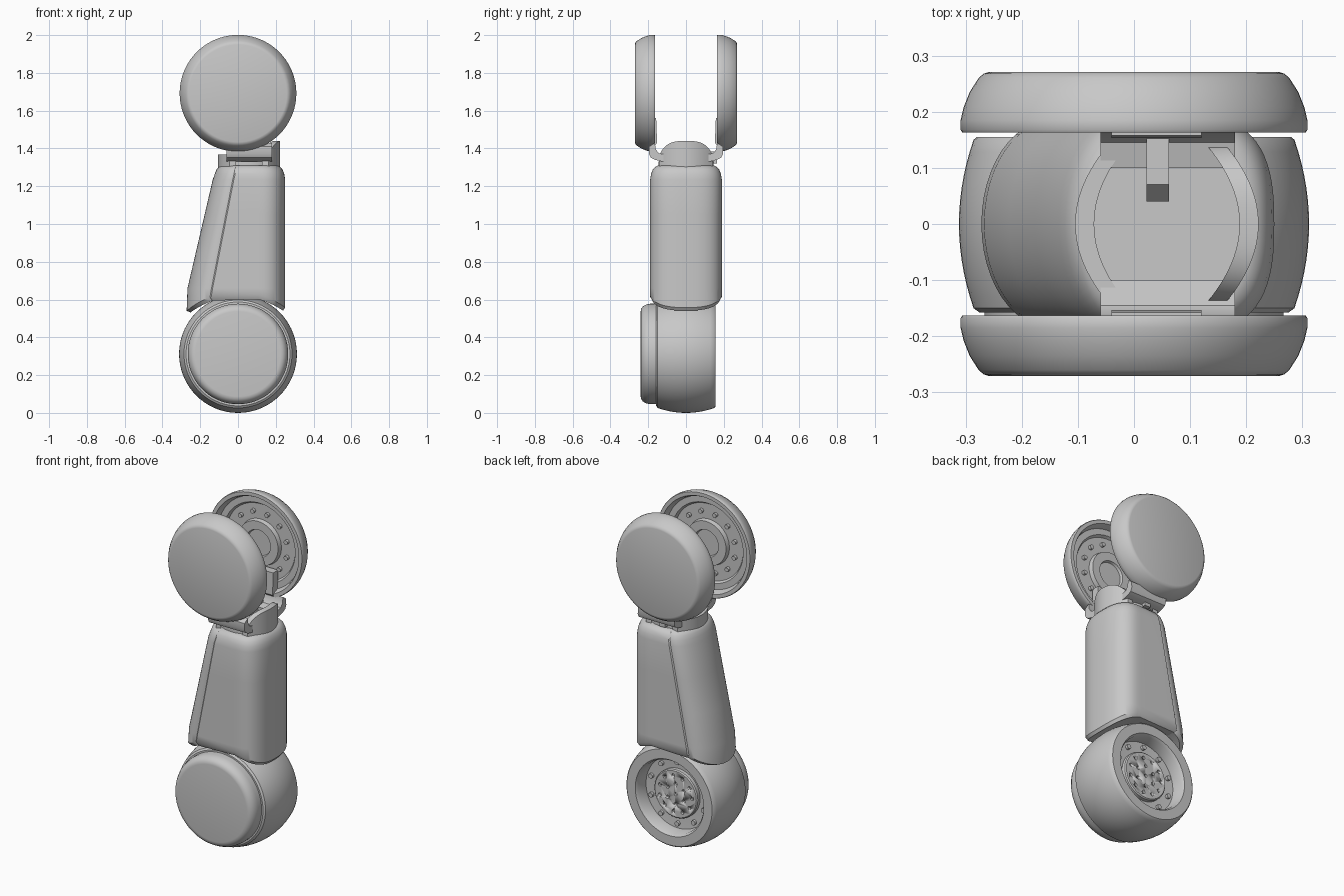
import bpy, bmesh
from math import sin, cos, pi, sqrt

cube = bpy.data.objects.get("Cube")
if cube:
    bpy.data.objects.remove(cube)

grey = bpy.data.materials.new("matte_grey")
GREY = (0.58, 0.58, 0.58, 1)
grey.diffuse_color = GREY
grey.use_nodes = True
grey.node_tree.nodes["Principled BSDF"].inputs["Base Color"].default_value = GREY


def finish(name, bm, angle=0.6):
    bmesh.ops.recalc_face_normals(bm, faces=bm.faces)
    me = bpy.data.meshes.new(name)
    bm.to_mesh(me)
    bm.free()
    me.materials.append(grey)
    ob = bpy.data.objects.new(name, me)
    bpy.context.collection.objects.link(ob)
    bpy.ops.object.select_all(action='DESELECT')
    ob.select_set(True)
    bpy.context.view_layer.objects.active = ob
    bpy.ops.object.shade_smooth_by_angle(angle=angle)
    return ob


def bridge(bm, rings):
    for a, b in zip(rings, rings[1:]):
        for i in range(len(a)):
            j = (i + 1) % len(a)
            bm.faces.new((a[i], a[j], b[j], b[i]))


def turn(bm, profile, cx, cz, seg=72):
    """Turn (radius, y) points round an axis along y."""
    rings = [[bm.verts.new((cx + r * cos(2 * pi * k / seg), y, cz + r * sin(2 * pi * k / seg)))
              for k in range(seg)] for r, y in profile]
    bridge(bm, rings)
    bm.faces.new(rings[0])
    bm.faces.new(rings[-1])


def turned(name, profile, cz):
    bm = bmesh.new()
    turn(bm, profile, 0, cz)
    return finish(name, bm)


def studs(name, radius, count, size, y0, y1, cz, inner=()):
    """Ring of small pins, with optional inner rings of (radius, count)."""
    bm = bmesh.new()
    for rad, n in ((radius, count), *inner):
        for k in range(n):
            a = 2 * pi * (k + 0.5) / n
            turn(bm, [(size, y0), (size, y1)], rad * cos(a), cz + rad * sin(a), 12)
    return finish(name, bm)


def loft(name, sections):
    """Skin rings that are symmetric in y, closing both ends with strips."""
    bm = bmesh.new()
    rings = [[bm.verts.new(p) for p in s] for s in sections]
    bridge(bm, rings)
    for r in (rings[0], rings[-1]):
        n = len(r)
        bm.faces.new((r[0], r[1], r[-1]))
        for i in range(1, n // 2 - 1):
            bm.faces.new((r[i], r[i + 1], r[n - i - 1], r[n - i]))
        bm.faces.new((r[n // 2 - 1], r[n // 2], r[n // 2 + 1]))
    return finish(name, bm)


def extrude_x(name, profile, x0, x1):
    bm = bmesh.new()
    rings = [[bm.verts.new((x, y, z)) for y, z in profile] for x in (x0, x1)]
    bridge(bm, rings)
    bm.faces.new(rings[0])
    bm.faces.new(rings[1])
    return finish(name, bm)


def lerp(z, z0, a, z1, b):
    t = min(max((z - z0) / (z1 - z0), 0), 1)
    return a + (b - a) * t


# Lower joint: barrel with an open back
LOW = 0.312
barrel = [(0.2, -0.158), (0.275, -0.158)]
barrel += [(0.312 - 0.026 * (k / 7) ** 2, 0.15 * k / 7) for k in range(-7, 8)]
barrel += [(0.28, 0.155), (0.225, 0.155), (0.215, 0.14), (0.21, 0.075), (0.15, 0.07)]
turned("lower_joint_barrel", barrel, LOW)
turned("lower_joint_cap", [(0.266, -0.15), (0.266, -0.19), (0.262, -0.21), (0.252, -0.228),
                           (0.238, -0.238), (0.225, -0.24)], LOW)
plate = turned("vent_plate", [(0.142, 0.06), (0.142, 0.092), (0.136, 0.098)], LOW)
holes = studs("vent_hole_cutter", 0.108, 11, 0.01, 0.085, 0.12, LOW, ((0.06, 6), (0, 1)))
holes.hide_render = True
holes.hide_viewport = True
cut = plate.modifiers.new("holes", 'BOOLEAN')
cut.object = holes
cut.operation = 'DIFFERENCE'
cut.solver = 'EXACT'
studs("lower_joint_bolts", 0.182, 10, 0.014, 0.06, 0.088, LOW)


# Arm: rounded slab plus a slanted fairing on one side
def seam(z):
    return lerp(z, 0.62, -0.15, 1.26, -0.025)


def fairing_points(z):
    cx = seam(z)
    a = cx - lerp(z, 0.64, -0.272, 1.26, -0.128)
    return [(cx - a * cos(2 * pi * k / 48), 0.184 * sin(2 * pi * k / 48)) for k in range(48)]


def slab_points(z):
    xs, half = seam(z), [(seam(z), 0.0)]
    half += [(xs, 0.1), (xs, 0.182), (xs + 0.008, 0.19)]
    for k in range(16):
        t = pi / 2 * k / 16
        half.append((0.11 + 0.14 * sin(t) ** 0.75, 0.19 * cos(t) ** 0.75))
    return half + [(0.25, 0.0)] + [(x, -y) for x, y in half[:0:-1]]


def shrink(points, d):
    # Scale a section about the arm's middle so its outside moves in by about d
    return [(0.06 + (x - 0.06) * (1 - d / 0.19), y * (1 - d / 0.19)) for x, y in points]


def arm_sections(points):
    out = []
    for d, lift in ((0.012, 0.0), (0.0, 0.025)):
        out.append([(x, y, 0.195 + lift + sqrt(0.42 ** 2 - x * x)) for x, y in shrink(points(0.6), d)])
    for z, d in ((0.66, 0), (0.85, 0), (1.05, 0), (1.235, 0), (1.265, 0.005),
                 (1.288, 0.014), (1.302, 0.026), (1.31, 0.042)):
        out.append([(x, y, z) for x, y in shrink(points(z), d)])
    return out


loft("arm_slab", arm_sections(slab_points))
loft("arm_fairing", arm_sections(fairing_points))


# Neck: collar and two curved upright walls
def collar(z):
    return [(0.06 - 0.16 * cos(2 * pi * k / 48), 0.145 * sin(2 * pi * k / 48), z) for k in range(48)]


loft("neck_collar", [collar(1.295), collar(1.33)])


def neck_wall(name, x_mid, side, top):
    bm = bmesh.new()
    rings = []
    for k in range(25):
        y = -0.142 + 0.284 * k / 24
        xo = x_mid - side * 0.06 * (y / 0.142) ** 2
        xi = xo - side * 0.034
        rings.append([bm.verts.new(p) for p in
                      ((xo, y, 1.3), (xo, y, top(y)), (xi, y, top(y)), (xi, y, 1.3))])
    bridge(bm, rings)
    bm.faces.new(rings[0])
    bm.faces.new(rings[-1])
    finish(name, bm)


neck_wall("neck_tall_wall", 0.222, 1, lambda y: 1.31 + 0.13 * sqrt(1 - abs(y / 0.15) ** 3))
neck_wall("neck_low_wall", -0.105, -1, lambda y: 1.368)

# Upper joint: two facing cups, each held by a curved bracket
HIGH = 1.692
cup = [(0.06, 0.205), (0.075, 0.205), (0.08, 0.19), (0.13, 0.19), (0.135, 0.215), (0.225, 0.215),
       (0.235, 0.2), (0.27, 0.2), (0.278, 0.175), (0.285, 0.163), (0.306, 0.163), (0.309, 0.168),
       (0.309, 0.185), (0.304, 0.207), (0.293, 0.235), (0.277, 0.26), (0.268, 0.268), (0.258, 0.271)]
bracket = [(0.1, 1.325), (0.165, 1.34), (0.187, 1.352), (0.196, 1.372), (0.195, 1.41),
           (0.165, 1.43), (0.16, 1.395), (0.145, 1.375), (0.1, 1.365)]
inner_tab = [(0.153, 1.43), (0.17, 1.41), (0.205, 1.45), (0.205, 1.56), (0.158, 1.56)]
for side, tag in ((-1, "front"), (1, "back")):
    turned("upper_cup_" + tag, [(r, side * y) for r, y in cup], HIGH)
    studs("upper_bolts_" + tag, 0.18, 12, 0.013, side * 0.22, side * 0.198, HIGH)
    extrude_x("bracket_" + tag, [(side * y, z) for y, z in bracket], -0.06, 0.18)
    extrude_x("bracket_tab_" + tag, [(side * y, z) for y, z in inner_tab], -0.04, 0.12)

# Small prong behind the neck
extrude_x("neck_prong", [(0.04, 1.32), (0.165, 1.32), (0.165, 1.385), (0.07, 1.385), (0.04, 1.35)], 0.022, 0.062)
